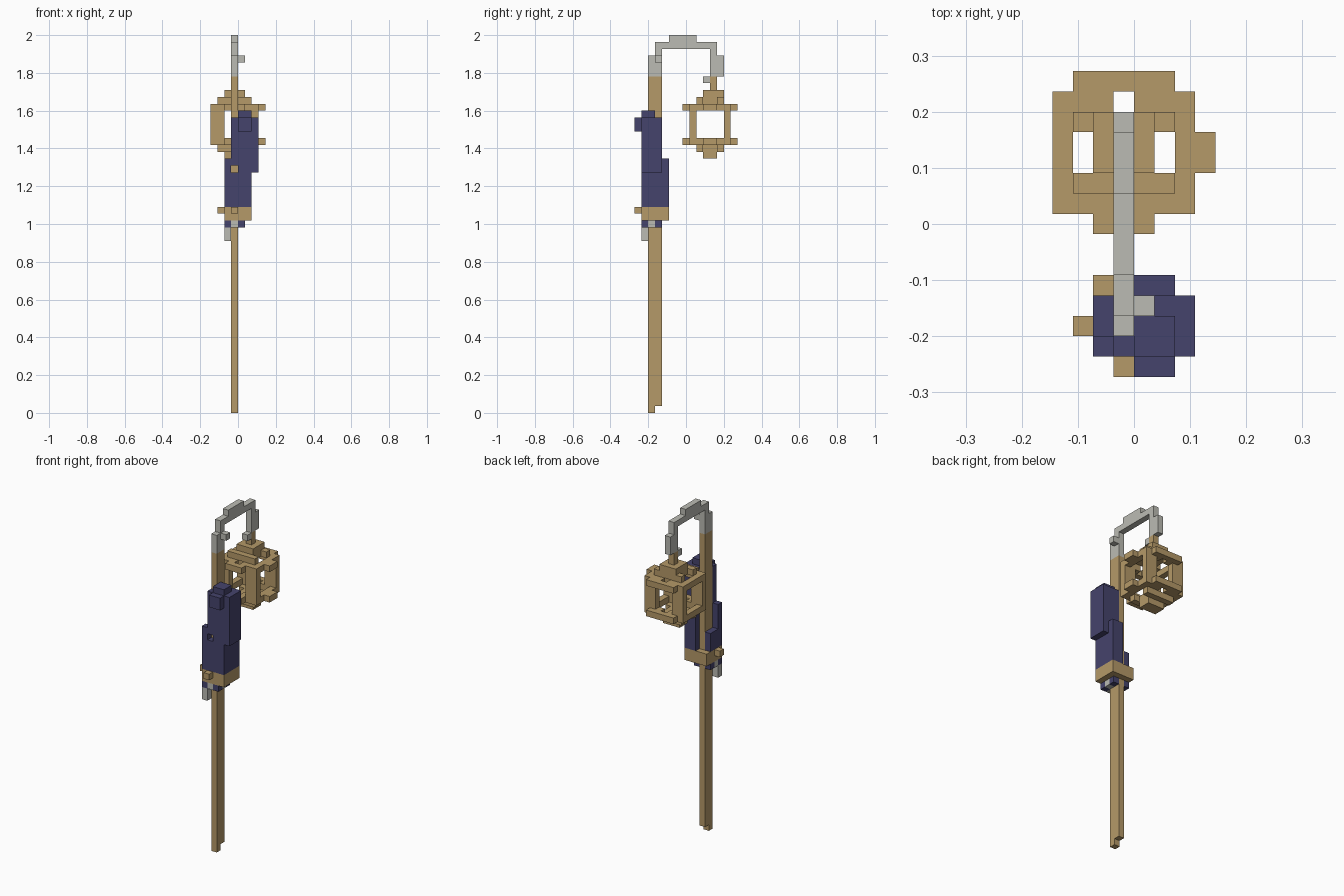
import bpy
import bmesh
from mathutils import Matrix, Vector

default = bpy.data.objects.get("Cube")
if default:
    bpy.data.objects.remove(default, do_unlink=True)

UNIT = 2 / 55      # one block edge
DEPTH_MID = 7.5    # block row that lies on y = 0


def flat_colour(name, rgb):
    mat = bpy.data.materials.new(name)
    mat.use_nodes = True
    mat.diffuse_color = (*rgb, 1)
    bsdf = mat.node_tree.nodes["Principled BSDF"]
    bsdf.inputs["Base Color"].default_value = (*rgb, 1)
    bsdf.inputs["Roughness"].default_value = 0.9
    return mat


wood = flat_colour("tan wood", (0.46, 0.32, 0.14))
cloth = flat_colour("indigo cloth", (0.06, 0.057, 0.15))
metal = flat_colour("pale grey", (0.5, 0.5, 0.455))


def block(name, mat, x, y, z):
    """Box spanning the given block ranges on each axis."""
    low = Vector((x[0], y[0] - DEPTH_MID, z[0])) * UNIT
    high = Vector((x[1], y[1] - DEPTH_MID, z[1])) * UNIT
    bm = bmesh.new()
    bmesh.ops.create_cube(bm, size=1)
    size = Matrix.Diagonal((*(high - low), 1))
    bm.transform(Matrix.Translation((low + high) / 2) @ size)
    mesh = bpy.data.meshes.new(name)
    bm.to_mesh(mesh)
    bm.free()
    mesh.materials.append(mat)
    obj = bpy.data.objects.new(name, mesh)
    bpy.context.scene.collection.objects.link(obj)
    return obj


# Staff
core = (-1, 0)
block("staff_shaft", wood, x=core, y=(2, 4), z=(1, 49))
block("staff_tip", wood, x=core, y=(2, 3), z=(0, 1))

# Curved hook, stepped over from the staff to the lantern
block("hook_socket", metal, x=core, y=(2, 4), z=(49, 52))
block("hook_nub", metal, x=(0, 1), y=(3, 4), z=(51, 52))
block("hook_rise", metal, x=core, y=(3, 4), z=(52, 54))
block("hook_front_step", metal, x=core, y=(4, 5), z=(53, 54))
block("hook_crown", metal, x=core, y=(5, 9), z=(53, 55))
block("hook_back_step", metal, x=core, y=(9, 11), z=(53, 54))
block("hook_shoulder", metal, x=core, y=(11, 12), z=(52, 54))
block("hook_drop", metal, x=core, y=(11, 13), z=(49, 52))
block("hook_curl", metal, x=core, y=(10, 11), z=(48, 49))

# Lantern: stem, stepped cap and base
block("lantern_stem", wood, x=core, y=(11, 12), z=(47, 49))
block("lantern_cap_top", wood, x=(-2, 1), y=(10, 13), z=(46, 47))
block("lantern_base_tip", wood, x=(-2, 1), y=(10, 12), z=(37, 38))
for label, level in (("cap", 45), ("base", 38)):
    tier = (level, level + 1)
    block(f"lantern_{label}_centre", wood, x=(-2, 1), y=(10, 12), z=tier)
    for row in (9, 12):
        block(f"lantern_{label}_slat", wood, x=(-3, 2), y=(row, row + 1), z=tier)

# Lantern: upper and lower rings with outer lips
for label, level in (("upper", 44), ("lower", 39)):
    tier = (level, level + 1)
    for row in (8, 13):
        for span in ((-4, -1), (0, 3)):
            block(f"lantern_{label}_rail", wood, x=span, y=(row, row + 1), z=tier)
    for side in (-4, 2):
        block(f"lantern_{label}_bar", wood, x=(side, side + 1), y=(9, 13), z=tier)
    block(f"lantern_{label}_front_lip", wood, x=(-2, 1), y=(7, 8), z=tier)
    block(f"lantern_{label}_back_lip", wood, x=(-3, 2), y=(14, 15), z=tier)
    block(f"lantern_{label}_side_lip", wood, x=(3, 4), y=(10, 12), z=tier)

# Lantern: corner posts
for row in (8, 13):
    for side in (-4, 1):
        block("lantern_post", wood, x=(side, side + 2), y=(row, row + 1), z=(40, 44))

# Cloth wrapped round the front and left of the staff
block("cloth_body", cloth, x=(0, 2), y=(1, 4), z=(30, 43))
block("cloth_top", cloth, x=(0, 2), y=(1, 3), z=(43, 44))
block("cloth_brow", cloth, x=(0, 2), y=(0, 1), z=(41, 43))
block("cloth_side", cloth, x=(2, 3), y=(1, 4), z=(35, 43))
block("cloth_back", cloth, x=(0, 2), y=(4, 5), z=(30, 37))
block("cloth_right_fold", cloth, x=(-2, -1), y=(1, 2), z=(30, 37))
block("cloth_right_hem", cloth, x=(-2, -1), y=(2, 4), z=(30, 33))
for span in ((30, 35), (36, 43)):
    block("cloth_front_flap", cloth, x=core, y=(1, 2), z=span)

# Belt with knots
block("belt", wood, x=(-2, 2), y=(1, 5), z=(28, 30))
block("belt_front_knot", wood, x=core, y=(0, 1), z=(29, 30))
block("belt_side_knot", wood, x=(-3, -2), y=(2, 3), z=(29, 30))

# Trim under the belt: cloth corners, grey between them, hanging grey tail
trim = (27, 28)
for side in (-2, 0):
    for row in (1, 3):
        block("trim_corner", cloth, x=(side, side + 1), y=(row, row + 1), z=trim)
    block("trim_side", metal, x=(side, side + 1), y=(2, 3), z=trim)
block("trim_front", metal, x=core, y=(1, 2), z=trim)
block("tail", metal, x=(-2, -1), y=(1, 2), z=(25, 27))
